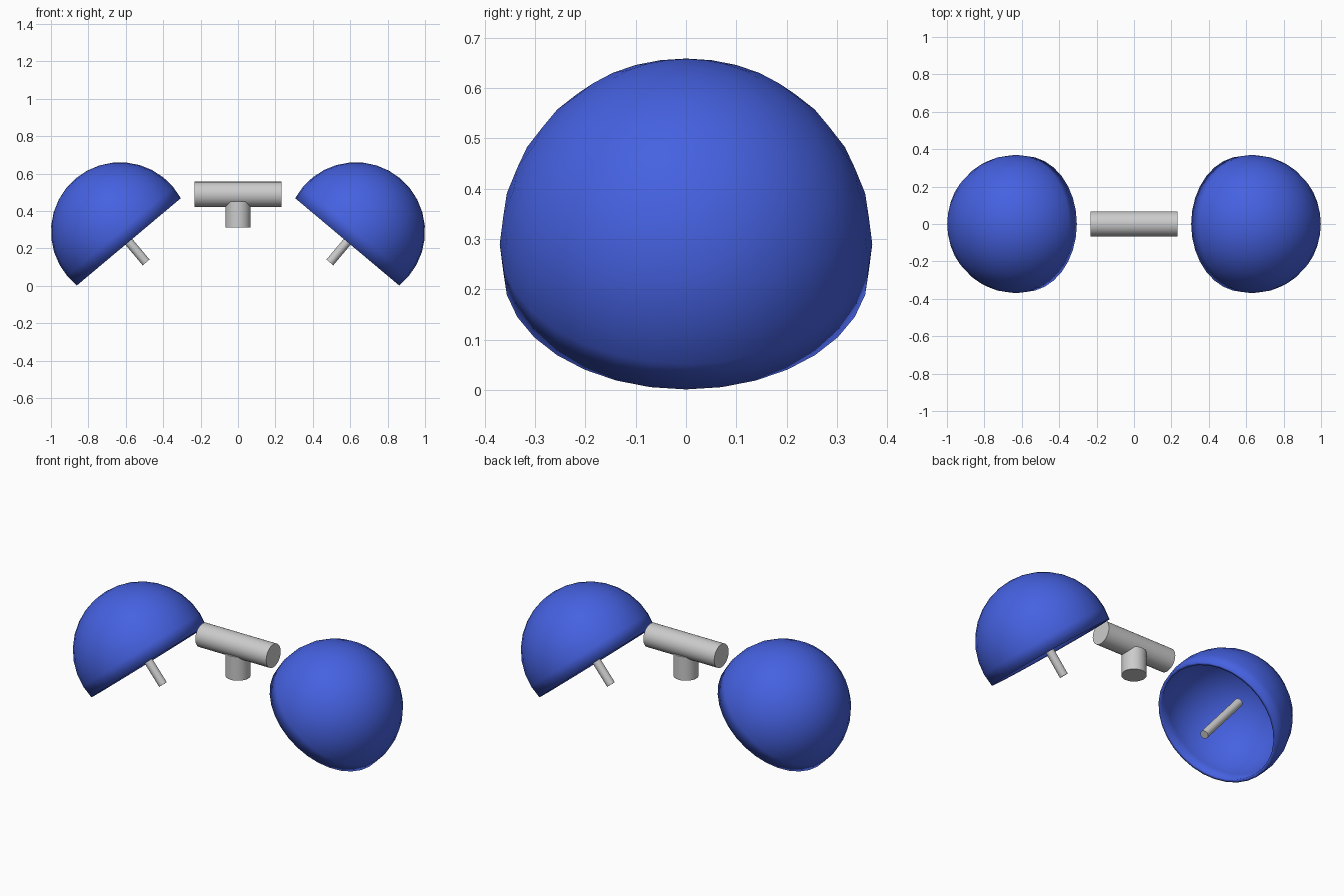
import bpy, math
import bmesh
from mathutils import Matrix, Vector

if "Cube" in bpy.data.objects:
    bpy.data.objects.remove(bpy.data.objects["Cube"])

blue = bpy.data.materials.new("blue")
blue.diffuse_color = (0.06, 0.12, 0.75, 1)
blue.use_nodes = True
blue.node_tree.nodes["Principled BSDF"].inputs["Base Color"].default_value = blue.diffuse_color

R = 0.37                  # dome radius
CENTRE = (0.63, 0, 0.29)  # dome centre on the right side
TILT = math.radians(40)


def finish(name, bm, matrix, mat=None, angle=40):
    bm.transform(matrix)
    bmesh.ops.recalc_face_normals(bm, faces=bm.faces)
    mesh = bpy.data.meshes.new(name)
    bm.to_mesh(mesh)
    bm.free()
    ob = bpy.data.objects.new(name, mesh)
    bpy.context.collection.objects.link(ob)
    if mat:
        mesh.materials.append(mat)
    bpy.ops.object.select_all(action='DESELECT')
    ob.select_set(True)
    bpy.context.view_layer.objects.active = ob
    bpy.ops.object.shade_smooth_by_angle(angle=math.radians(angle))
    return ob


def cylinder(name, radius, z0, z1, matrix):
    bm = bmesh.new()
    bmesh.ops.create_cone(bm, cap_ends=True, segments=32, radius1=radius, radius2=radius,
                          depth=z1 - z0, matrix=Matrix.Translation((0, 0, (z0 + z1) / 2)))
    return finish(name, bm, matrix)


def dome(name, matrix):
    # sphere cut one ring below its equator, with a thin inner wall
    bm = bmesh.new()
    bmesh.ops.create_uvsphere(bm, u_segments=32, v_segments=16, radius=R)
    cut = -R * math.sin(math.radians(15))
    bmesh.ops.delete(bm, geom=[v for v in bm.verts if v.co.z < cut], context='VERTS')
    ob = finish(name, bm, matrix, blue)
    wall = ob.modifiers.new("wall", 'SOLIDIFY')
    wall.thickness = 0.018
    wall.offset = -1
    return ob


# tilted domes with a central rod
for side, s in (("right", 1), ("left", -1)):
    m = Matrix.Translation((s * CENTRE[0], 0, CENTRE[2])) @ Matrix.Rotation(s * TILT, 4, 'Y')
    dome(side + "_dome", m)
    cylinder(side + "_rod", 0.024, -0.216, 0.16, m)

# tee-shaped centre piece
cylinder("cross_tube", 0.068, -0.232, 0.232,
         Matrix.Translation((0, 0, 0.488)) @ Matrix.Rotation(math.pi / 2, 4, 'Y'))
cylinder("tee_stem", 0.068, 0.31, 0.45, Matrix.Identity(4))
